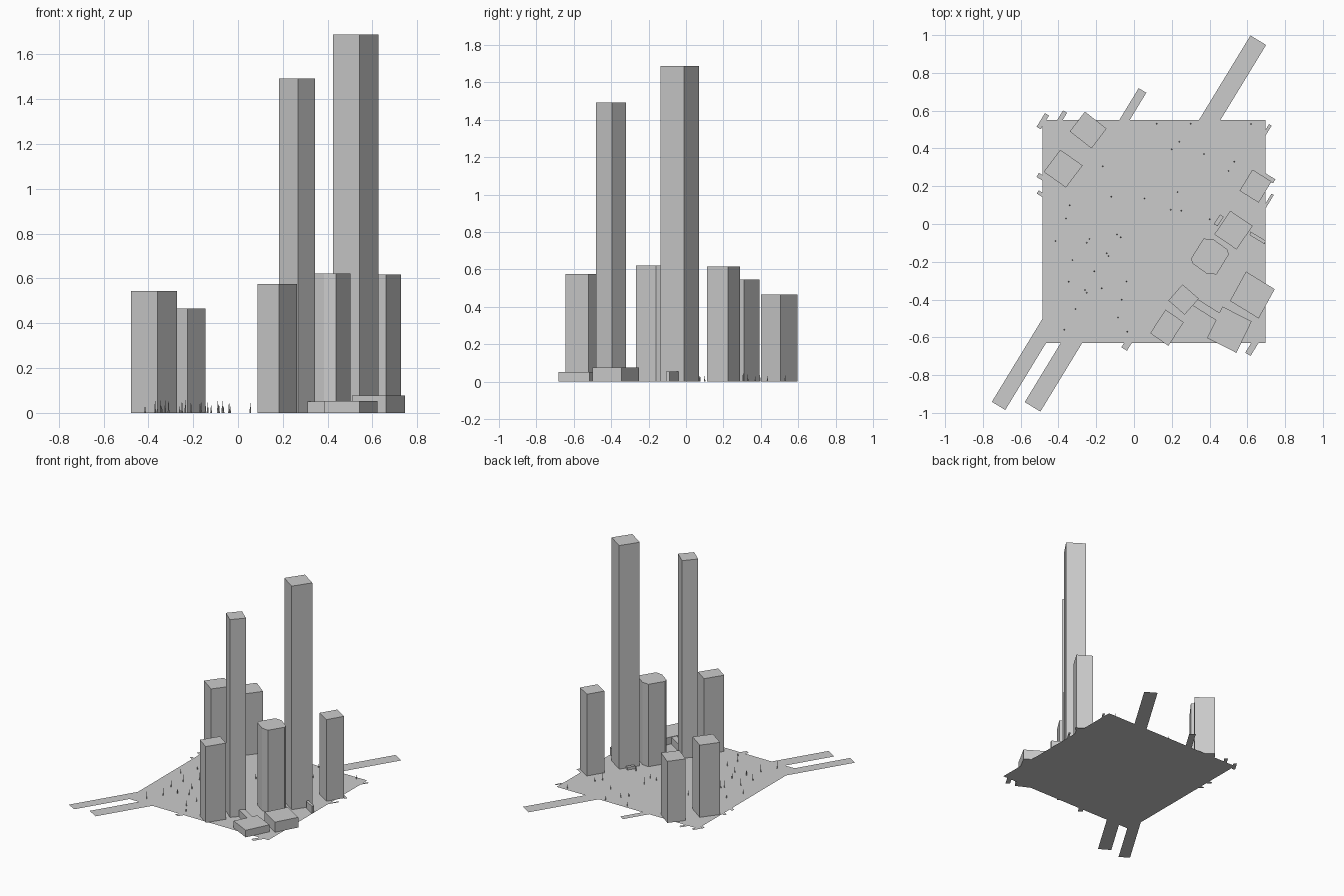
import bpy, bmesh, math, random
from mathutils import Vector

random.seed(4)


def make_object(name, bm):
    bmesh.ops.recalc_face_normals(bm, faces=bm.faces)
    mesh = bpy.data.meshes.new(name)
    bm.to_mesh(mesh)
    bm.free()
    obj = bpy.data.objects.new(name, mesh)
    bpy.context.collection.objects.link(obj)
    return obj


def prism(name, corners, height):
    bm = bmesh.new()
    base = bm.faces.new([bm.verts.new((x, y, 0)) for x, y in corners])
    if height:
        top = bmesh.ops.extrude_face_region(bm, geom=[base], use_keep_orig=True)["geom"]
        for v in top:
            if isinstance(v, bmesh.types.BMVert):
                v.co.z = height
    return make_object(name, bm)


def block(name, a, b, c, height):
    # three consecutive corners of a turned rectangle
    a, b, c = Vector(a), Vector(b), Vector(c)
    return prism(name, [a, b, c, a + c - b], height)


def strip(name, start, end, width):
    # flat strip between two centre points
    s, e = Vector(start), Vector(end)
    d = (e - s).normalized()
    n = Vector((-d.y, d.x)) * width / 2
    return prism(name, [s + n, e + n, e - n, s - n], 0)


# Square ground
prism("ground", [(-0.485, -0.63), (0.695, -0.63), (0.695, 0.55), (-0.485, 0.55)], 0)

# Roads running past the ground edge, all in one street direction
street = Vector((0.52, 0.854))
cross = Vector((0.854, -0.52))
roads = [((0.658, 0.973), -1, 0.53, 0.097), ((-0.717, -0.963), 1, 0.60, 0.083),
         ((-0.537, -0.968), 1, 0.45, 0.097), ((0.045, 0.707), -1, 0.22, 0.047)]
for i, (end, way, length, width) in enumerate(roads):
    strip(f"road_{i}", end, Vector(end) + street * way * length, width)

# Short path ends at the borders
paths = [((-0.365, 0.595), -street, 0.025), ((0.722, 0.525), -street, 0.016),
         ((0.734, 0.157), -street, 0.014), ((-0.052, -0.662), street, 0.035),
         ((0.603, -0.69), street, 0.033), ((-0.505, 0.508), street, 0.025),
         ((-0.51, 0.26), cross, 0.025), ((-0.51, 0.17), cross, 0.02),
         ((0.742, 0.226), -cross, 0.025)]
for i, (end, way, width) in enumerate(paths):
    strip(f"path_{i}", end, Vector(end) + way * 0.085, width)

# Towers and low halls
block("back_left_tower", (-0.26, 0.595), (-0.145, 0.505), (-0.225, 0.40), 0.465)
block("left_tower", (-0.39, 0.393), (-0.272, 0.31), (-0.36, 0.193), 0.545)
block("right_tower", (0.627, 0.288), (0.728, 0.225), (0.66, 0.113), 0.617)
block("tallest_tower", (0.51, 0.07), (0.628, -0.01), (0.543, -0.135), 1.688)
block("second_tower", (0.257, -0.32), (0.343, -0.395), (0.268, -0.48), 1.493)
block("front_tower", (0.167, -0.453), (0.263, -0.52), (0.182, -0.645), 0.575)
block("front_hall", (0.468, -0.437), (0.623, -0.515), (0.542, -0.682), 0.053)
block("right_hall", (0.593, -0.252), (0.745, -0.345), (0.66, -0.50), 0.077)
block("hall_link", (0.336, -0.397), (0.465, -0.478), (0.438, -0.512), 0.05)
block("tower_annex", (0.617, -0.04), (0.697, -0.088), (0.692, -0.107), 0.055)
block("tower_porch", (0.455, 0.05), (0.475, 0.038), (0.442, -0.012), 0.02)

# Tower with cut corners
prism("chamfered_tower", [(0.368, -0.077), (0.421, -0.082), (0.495, -0.135), (0.502, -0.161),
                          (0.437, -0.267), (0.384, -0.262), (0.31, -0.209), (0.302, -0.183)], 0.622)

# Slim trees scattered over the plaza
trees = [(.12, .53), (.3, .53), (.2, .395), (.24, .435), (.37, .37), (.53, .33), (.5, .28),
         (-.165, .305), (.23, .17), (.25, .07), (.055, .135), (-.12, .145), (-.34, .1),
         (-.36, .03), (-.415, -.09), (-.235, -.08), (-.25, -.1), (-.09, -.055), (-.07, -.07),
         (.195, .075), (-.145, -.155), (-.135, -.17), (-.21, -.25), (-.325, -.19),
         (-.345, -.305), (-.26, -.35), (-.25, -.365), (-.04, -.305), (-.17, -.34),
         (-.065, -.4), (-.085, -.495), (-.035, -.57), (-.31, -.45), (-.37, -.56),
         (.4, .025), (.62, .53)]
bm = bmesh.new()
for x, y in trees:
    h = random.uniform(0.025, 0.06)
    ring = bmesh.ops.create_cone(bm, cap_ends=True, segments=4, radius1=0.004,
                                 radius2=0.0005, depth=h)["verts"]
    bmesh.ops.translate(bm, verts=ring, vec=(x, y, h / 2))
make_object("trees", bm)
